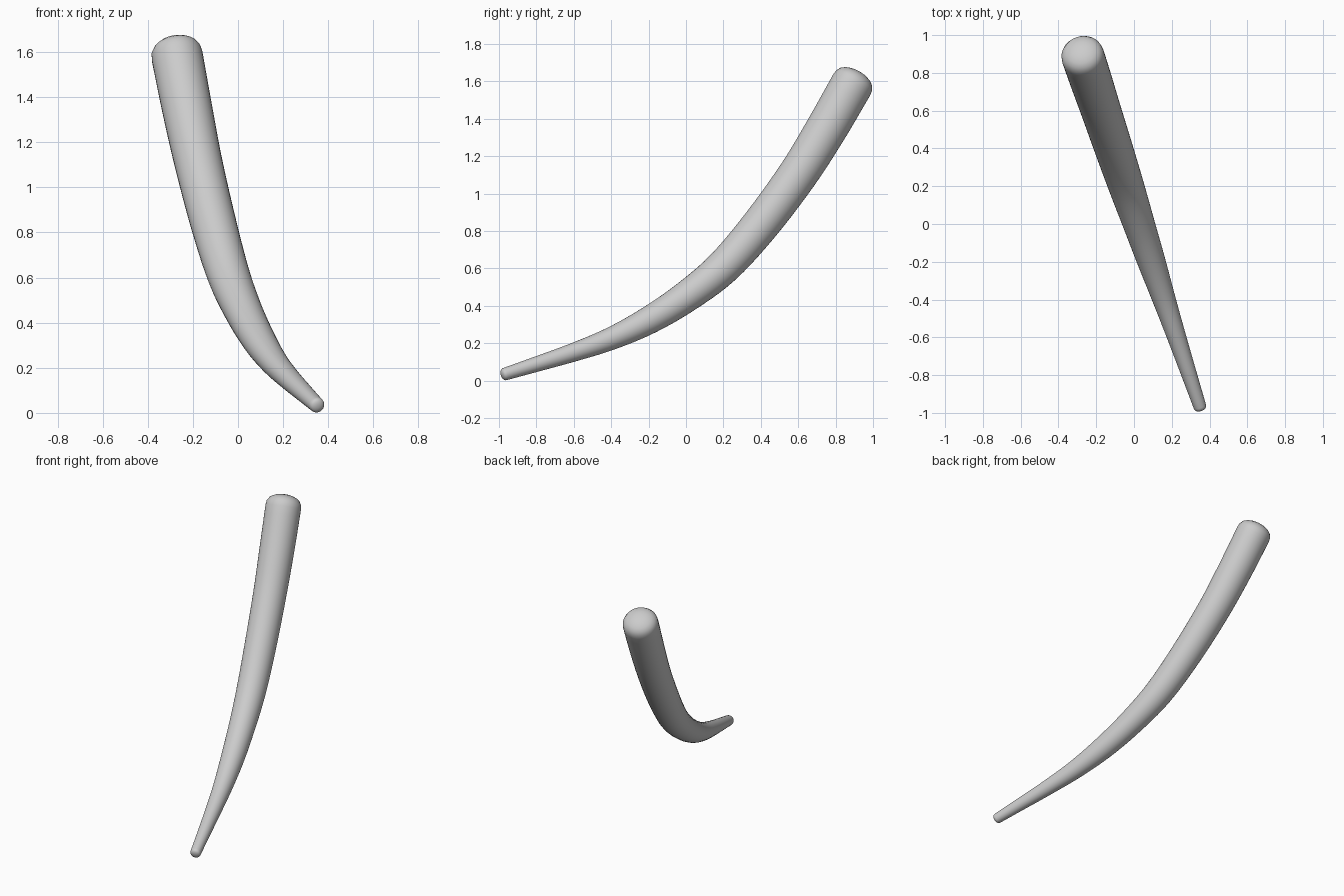
import bpy, bmesh, math
from mathutils import Vector

if "Cube" in bpy.data.objects:
    bpy.data.objects.remove(bpy.data.objects["Cube"])

SIDES = 32
STEPS = 5

# Centre line: y, z and radius from tip to root
PATH = [(-0.965, 0.036, 0.034), (-0.8, 0.088, 0.041), (-0.6, 0.152, 0.050),
        (-0.4, 0.225, 0.061), (-0.2, 0.322, 0.074), (0.0, 0.448, 0.084),
        (0.2, 0.608, 0.094), (0.4, 0.835, 0.101), (0.6, 1.105, 0.106),
        (0.75, 1.345, 0.111), (0.885, 1.580, 0.114)]
# Rounded end profile: distance outwards and fraction, both relative to radius
CAP = [(0.25, 0.97), (0.45, 0.85), (0.58, 0.68), (0.67, 0.45), (0.72, 0.2)]


def catmull(a, b, c, d, t):
    return 0.5 * (2 * b + (c - a) * t + (2 * a - 5 * b + 4 * c - d) * t * t
                  + (3 * b - a - 3 * c + d) * t ** 3)


# Smooth the centre line; it lies in one slanted vertical plane
pts = [Vector((0.026 - 0.334 * y, y, z, r)) for y, z, r in PATH]
pts = [2 * pts[0] - pts[1]] + pts + [2 * pts[-1] - pts[-2]]
line = []
for i in range(1, len(pts) - 2):
    line += [catmull(*pts[i - 1:i + 3], k / STEPS) for k in range(STEPS)]
line.append(pts[-2])

centres = [p.to_3d() for p in line]
radii = [p.w for p in line]
side = Vector((1, 0.334, 0)).normalized()
n = len(line)
rings = []
for i in range(n):
    axis = (centres[min(i + 1, n - 1)] - centres[max(i - 1, 0)]).normalized()
    rings.append((centres[i], axis, radii[i]))

# Rounded caps at both ends
c0, a0, r0 = rings[0]
c1, a1, r1 = rings[-1]
tip = [(c0 - a0 * d * r0, a0, r0 * f) for d, f in reversed(CAP)]
root = [(c1 + a1 * d * r1, a1, r1 * f) for d, f in CAP]
rings = tip + rings + root

# Loft the rings into a single skin
bm = bmesh.new()
loops = []
for c, axis, r in rings:
    up = axis.cross(side)
    loops.append([bm.verts.new(c + r * (side * math.cos(a) + up * math.sin(a)))
                  for a in (2 * math.pi * k / SIDES for k in range(SIDES))])
for lo, hi in zip(loops, loops[1:]):
    for k in range(SIDES):
        j = (k + 1) % SIDES
        bm.faces.new((lo[k], lo[j], hi[j], hi[k]))
bm.faces.new(loops[0])
bm.faces.new(loops[-1])
bmesh.ops.recalc_face_normals(bm, faces=bm.faces)
for f in bm.faces:
    f.smooth = True

mesh = bpy.data.meshes.new("tusk")
bm.to_mesh(mesh)
bm.free()
tusk = bpy.data.objects.new("tusk", mesh)
bpy.context.collection.objects.link(tusk)
